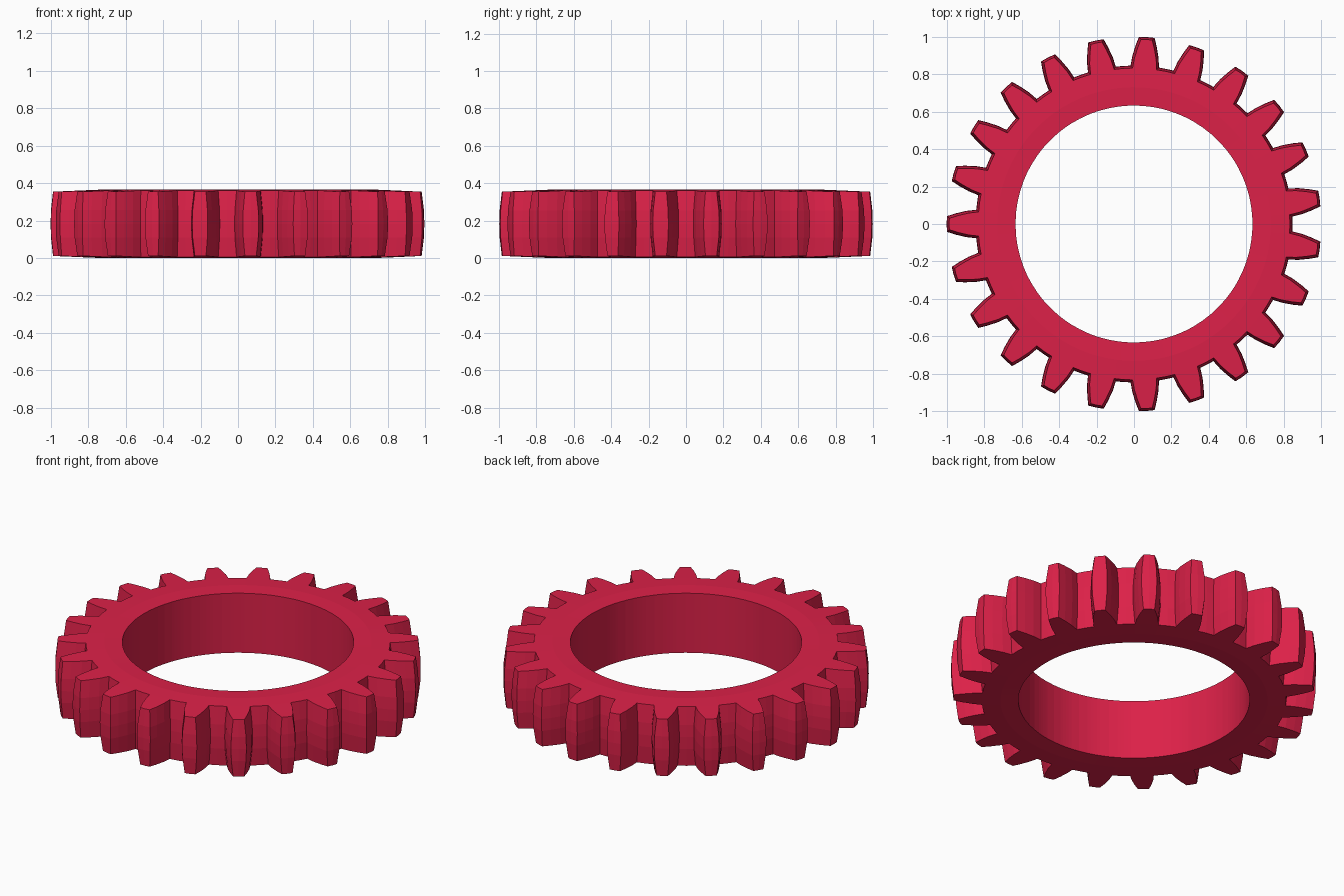
import bpy, bmesh
from math import pi, cos, sin, atan2, hypot
from mathutils import Vector, Matrix

if "Cube" in bpy.data.objects:
    bpy.data.objects.remove(bpy.data.objects["Cube"])

TEETH = 23
PITCH = 2 * pi / TEETH
HEIGHT = 0.365
BORE = 0.632
MID = 0.73
ROOT = 0.845
# tooth flank: (distance along tooth axis, half width) at mid height
FLANK = [(0.842, 0.076), (0.895, 0.070), (0.95, 0.057), (0.998, 0.042)]
# crowning: (z, how far the outline shrinks)
LAYERS = [(None, 0.013), (0.11, 0.002), (0.1825, 0.0), (0.255, 0.002), (None, 0.013)]

bm = bmesh.new()
turn = Matrix.Identity(3)


def face(*pts):
    bm.faces.new([bm.verts.new(turn @ Vector(p)) for p in pts])


def end_drop(r):
    # end faces are very slightly domed
    if r < 0.7:
        return 0.003
    return 0.0 if r < 0.78 else min(0.011, (r - 0.74) * 0.045)


def at(r, a, top):
    d = end_drop(r)
    return (r * cos(a), r * sin(a), HEIGHT - d if top else d)


def outline(i):
    """One tooth with half a gap on each side, at layer i."""
    z, s = LAYERS[i]
    right = [(x - s, -(w - s * 0.9)) for x, w in FLANK]
    left = [(x, -y) for x, y in reversed(right)]
    r = ROOT - s
    g0 = (r * cos(PITCH / 2), -r * sin(PITCH / 2))
    pts = [g0] + right + [(1.0 - s, 0)] + left + [(g0[0], -g0[1])]
    out = []
    for x, y in pts:
        d = end_drop(hypot(x, y))
        zz = z if z is not None else (d if i == 0 else HEIGHT - d)
        out.append((x, y, zz))
    return out


rings = [outline(i) for i in range(len(LAYERS))]
for k in range(TEETH):
    turn = Matrix.Rotation(pi + k * PITCH, 3, 'Z')
    # crowned tooth flanks and gap floors
    for lo, hi in zip(rings, rings[1:]):
        for j in range(len(lo) - 1):
            face(lo[j], lo[j + 1], hi[j + 1], hi[j])
    for top in (False, True):
        p = rings[-1 if top else 0]
        n = len(FLANK)
        # tooth end caps
        for j in range(1, n):
            a, b, c, d = p[j], p[j + 1], p[-2 - j], p[-1 - j]
            face(a, b, c, d)
        face(p[n], p[n + 1], p[n + 2])
        # annular end face of the rim
        for a, b in ((p[0], p[1]), (p[1], p[-2]), (p[-2], p[-1])):
            t0, t1 = atan2(a[1], a[0]), atan2(b[1], b[0])
            tm = (t0 + t1) / 2
            face(at(MID, t0, top), at(MID, tm, top), at(MID, t1, top), b, a)
            for u, v in ((t0, tm), (tm, t1)):
                face(at(BORE, u, top), at(BORE, v, top), at(MID, v, top), at(MID, u, top))
                # bore wall
                if top:
                    face(at(BORE, u, False), at(BORE, v, False),
                         at(BORE, v, True), at(BORE, u, True))

bmesh.ops.remove_doubles(bm, verts=bm.verts, dist=1e-4)
bmesh.ops.recalc_face_normals(bm, faces=bm.faces)
mesh = bpy.data.meshes.new("gear_ring")
bm.to_mesh(mesh)
bm.free()
gear = bpy.data.objects.new("gear_ring", mesh)
bpy.context.collection.objects.link(gear)

mat = bpy.data.materials.new("crimson")
mat.diffuse_color = (0.72, 0.015, 0.065, 1)
mat.use_nodes = True
mat.node_tree.nodes["Principled BSDF"].inputs["Base Color"].default_value = mat.diffuse_color
mesh.materials.append(mat)
